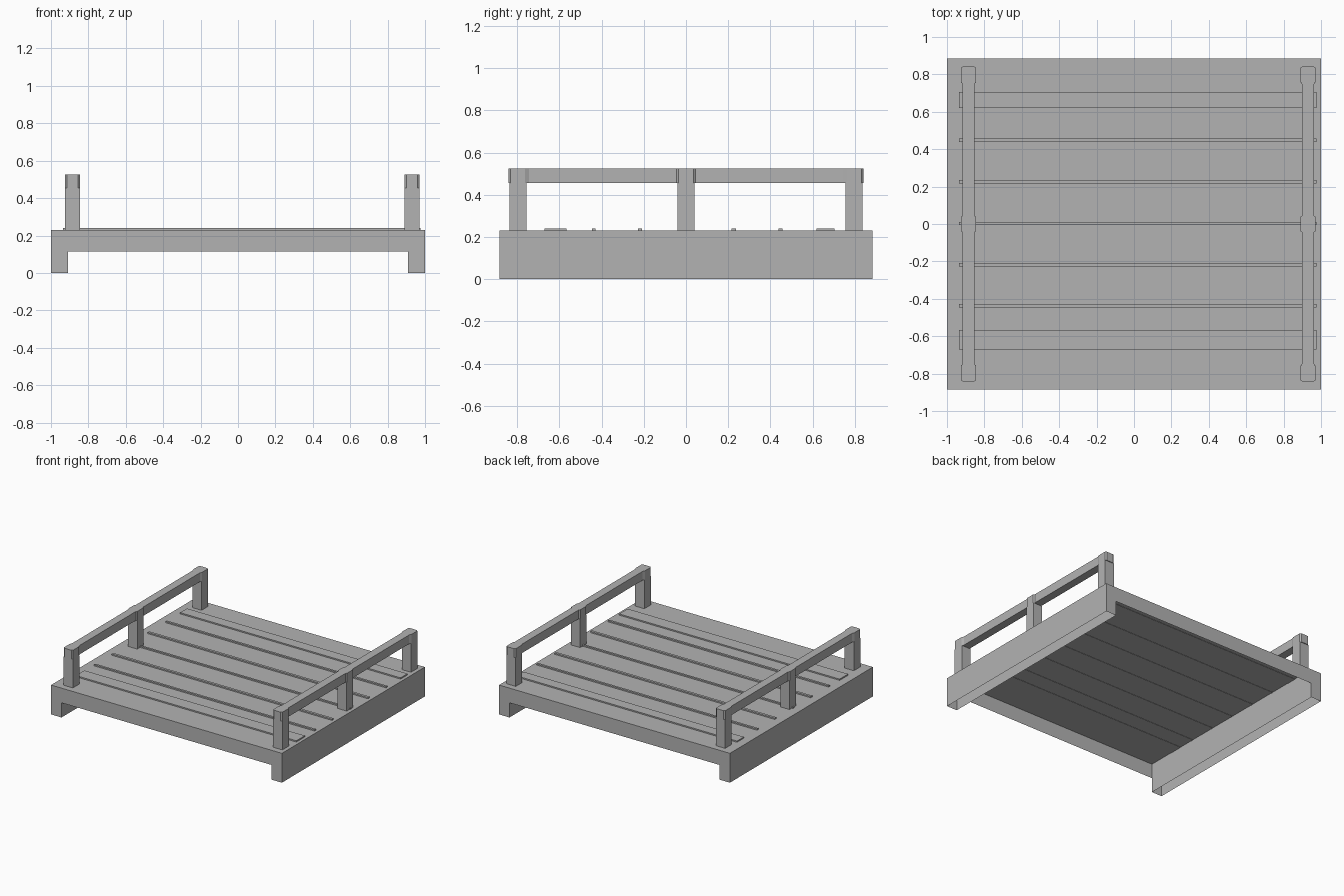
import bpy, bmesh

if "Cube" in bpy.data.objects:
    bpy.data.objects.remove(bpy.data.objects["Cube"])

grey = bpy.data.materials.new("plain_grey")
grey.diffuse_color = (0.45, 0.45, 0.45, 1)
grey.use_nodes = True
grey.node_tree.nodes["Principled BSDF"].inputs["Base Color"].default_value = grey.diffuse_color

TOP = 0.23      # deck height
SKIRT = 0.115   # lower edge of the front and back skirts
HX, HY = 1.0, 0.885
INNER = 0.91    # inner wall of the side runners


def finish(name, bm):
    mesh = bpy.data.meshes.new(name)
    bm.to_mesh(mesh)
    bm.free()
    mesh.materials.append(grey)
    obj = bpy.data.objects.new(name, mesh)
    bpy.context.collection.objects.link(obj)
    return obj


def face(bm, pts):
    bm.faces.new([bm.verts.new(p) for p in pts])


def prism(name, outline, z0, z1):
    """Extrude a plan outline between two heights."""
    bm = bmesh.new()
    base = bm.faces.new([bm.verts.new((x, y, z0)) for x, y in outline])
    ext = bmesh.ops.extrude_face_region(bm, geom=[base])
    for v in ext["geom"]:
        if isinstance(v, bmesh.types.BMVert):
            v.co.z = z1
    bmesh.ops.recalc_face_normals(bm, faces=bm.faces)
    return finish(name, bm)


def box(name, x0, x1, y0, y1, z0, z1):
    return prism(name, [(x0, y0), (x1, y0), (x1, y1), (x0, y1)], z0, z1)


# Thin hollow deck: top sheet, end skirts and open-bottomed side runners
bm = bmesh.new()
face(bm, [(-HX, -HY, TOP), (HX, -HY, TOP), (HX, HY, TOP), (-HX, HY, TOP)])
for s in (-1, 1):
    end = [(-HX, 0), (-INNER, 0), (-INNER, SKIRT), (INNER, SKIRT),
           (INNER, 0), (HX, 0), (HX, TOP), (-HX, TOP)]
    face(bm, [(-s * x, s * HY, z) for x, z in end])
    for x, d in ((s * HX, s), (s * INNER, -s)):
        face(bm, [(x, -d * HY, 0), (x, d * HY, 0), (x, d * HY, TOP), (x, -d * HY, TOP)])
bmesh.ops.remove_doubles(bm, verts=bm.verts, dist=1e-5)
finish("deck", bm)

# Raised strips across the deck: (centre y, width)
for i, (y, w) in enumerate([(-0.618, 0.105), (-0.437, 0.017), (-0.218, 0.02), (0.003, 0.016),
                            (0.226, 0.02), (0.448, 0.017), (0.662, 0.085)]):
    box(f"deck_strip_{i + 1}", -0.935, 0.975, y - w / 2, y + w / 2, TOP - 0.002, TOP + 0.01)

# Handrails: plan half-width along y, widening over each post
half = [(0, 0.04), (0.035, 0.04), (0.045, 0.032), (0.745, 0.032),
        (0.762, 0.04), (0.833, 0.04), (0.842, 0.03)]
profile = [(-y, w) for y, w in reversed(half[1:])] + half
for side, cx in (("left", -0.885), ("right", 0.93)):
    outline = [(cx + w, y) for y, w in profile] + [(cx - w, y) for y, w in reversed(profile)]
    prism(f"{side}_handrail", outline, 0.455, 0.525)
    for place, y in (("front", -0.796), ("middle", 0), ("back", 0.796)):
        box(f"{side}_{place}_post", cx - 0.04, cx + 0.04, y - 0.04, y + 0.04, TOP, 0.455)
